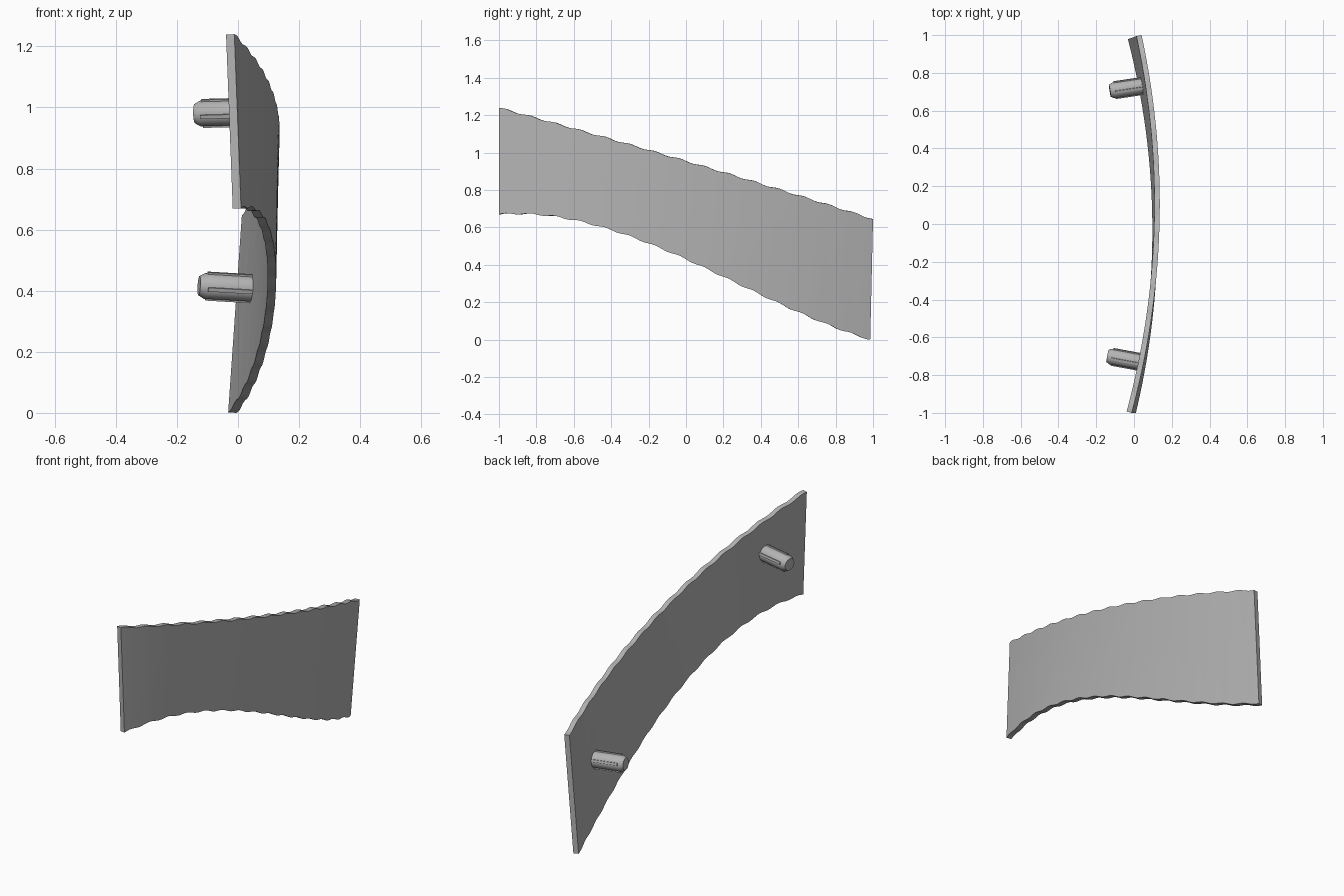
import bpy
import bmesh
import math
from mathutils import Vector, Matrix

cube = bpy.data.objects.get("Cube")
if cube:
    bpy.data.objects.remove(cube, do_unlink=True)

THICK = 0.028
COLUMNS, ROWS, RIPPLES = 120, 6, 15

grey = bpy.data.materials.new("plain_grey")
grey.use_nodes = True
colour = (0.45, 0.45, 0.45, 1)
grey.diffuse_color = colour
grey.node_tree.nodes["Principled BSDF"].inputs["Base Color"].default_value = colour


def surface(u, t):
    """Outer face of the panel: u runs front to back, t bottom to top."""
    ripple = 0.004 * math.sin(math.pi * RIPPLES * (u + 1))
    low = 0.43 - 0.4475 * u - 0.095 * u**2 + 0.1125 * u**3 + ripple
    high = 0.955 - 0.2975 * u - 0.0125 * u**2 + ripple
    x_low = 0.125 - 0.0075 * u - 0.1225 * u**2
    x_high = 0.135 + 0.026 * u - 0.121 * u**2
    y = u * (1 - 0.015 * (1 - t)) if u > 0 else u
    return Vector((x_low + (x_high - x_low) * t, y, low + (high - low) * t))


def finish(name, bm):
    mesh = bpy.data.meshes.new(name)
    bm.to_mesh(mesh)
    bm.free()
    obj = bpy.data.objects.new(name, mesh)
    bpy.context.collection.objects.link(obj)
    mesh.materials.append(grey)
    bpy.ops.object.select_all(action='DESELECT')
    obj.select_set(True)
    bpy.context.view_layer.objects.active = obj
    bpy.ops.object.shade_smooth_by_angle(angle=math.radians(30))
    return obj


# Curved, twisted panel with rippled long edges
bm = bmesh.new()
grid = [[bm.verts.new(surface(2 * i / COLUMNS - 1, j / ROWS)) for j in range(ROWS + 1)]
        for i in range(COLUMNS + 1)]
for a, b in zip(grid, grid[1:]):
    for j in range(ROWS):
        bm.faces.new((a[j], b[j], b[j + 1], a[j + 1]))
panel = finish("curved_panel", bm)
solid = panel.modifiers.new("thickness", 'SOLIDIFY')
solid.thickness = THICK
solid.offset = -1
# Shade after the thickness so the rim stays crisp
bpy.ops.object.modifier_apply(modifier="thickness")
bpy.ops.object.shade_smooth_by_angle(angle=math.radians(30))


def ribbed_peg(name, u, t, length):
    """Chamfered peg with four ribs, standing on the inner face."""
    bm = bmesh.new()
    radius, chamfer, sides = 0.042, 0.018, 32
    profile = [(radius, -0.01), (radius, length - chamfer), (radius - 0.01, length)]
    rings = [[bm.verts.new((r * math.cos(k * math.tau / sides),
                            r * math.sin(k * math.tau / sides), z))
              for k in range(sides)] for r, z in profile]
    for a, b in zip(rings, rings[1:]):
        for k in range(sides):
            n = (k + 1) % sides
            bm.faces.new((a[k], a[n], b[n], b[k]))
    bm.faces.new(rings[-1])
    bm.faces.new(rings[0][::-1])
    # Thin ribs along the shaft
    rib_length = length - 0.025
    for k in range(4):
        turn = Matrix.Rotation(math.radians(75 + 90 * k), 4, 'Z')
        place = Matrix.Translation((radius, 0, rib_length / 2))
        size = Matrix.Diagonal((0.011, 0.013, rib_length, 1))
        bmesh.ops.create_cube(bm, size=1, matrix=turn @ place @ size)
    # Align with the inward surface normal
    point, step = surface(u, t), 0.1
    along = surface(u + step, t) - surface(u - step, t)
    up = surface(u, t + step) - surface(u, t - step)
    inward = up.cross(along).normalized()
    side = up.cross(inward).normalized()
    frame = Matrix((side, inward.cross(side), inward)).transposed().to_4x4()
    base = point + inward * THICK
    bmesh.ops.transform(bm, matrix=Matrix.Translation(base) @ frame, verts=bm.verts)
    finish(name, bm)


ribbed_peg("front_peg", -0.735, 0.96 - 0.32, 0.172)
ribbed_peg("back_peg", 0.74, 0.49, 0.172)
